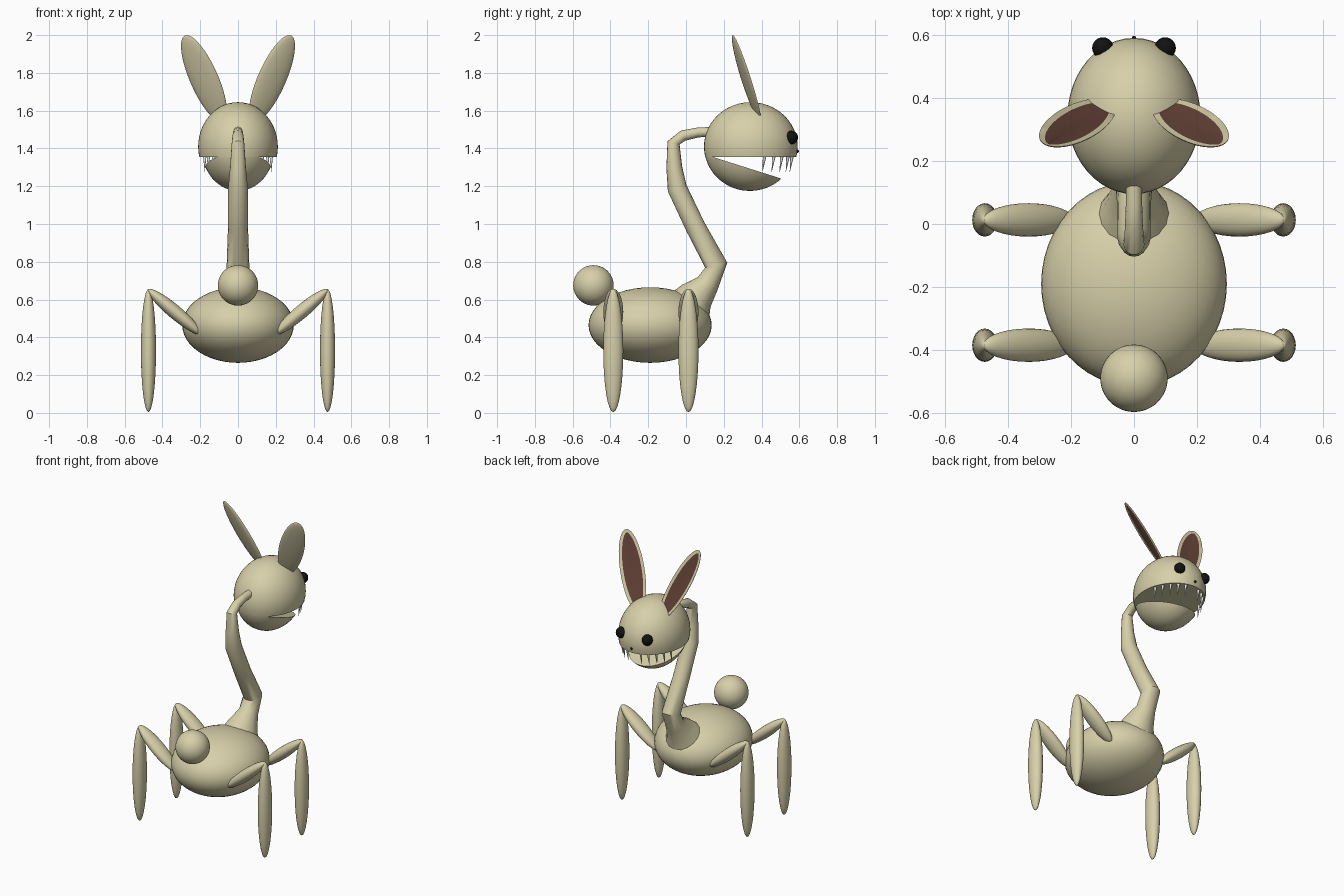
import bpy, bmesh, math
from mathutils import Vector, Matrix

if "Cube" in bpy.data.objects:
    bpy.data.objects.remove(bpy.data.objects["Cube"])


def material(name, rgb):
    m = bpy.data.materials.new(name)
    m.diffuse_color = (*rgb, 1)
    m.use_nodes = True
    m.node_tree.nodes["Principled BSDF"].inputs["Base Color"].default_value = m.diffuse_color
    return m


CREAM = material("cream fur", (0.68, 0.63, 0.40))
BROWN = material("brown inner ear", (0.125, 0.055, 0.038))
BLACK = material("black", (0.006, 0.006, 0.006))
WHITE = material("white tooth", (0.85, 0.85, 0.80))


def finish(bm, name, mats, mirror=False):
    bmesh.ops.recalc_face_normals(bm, faces=bm.faces)
    me = bpy.data.meshes.new(name)
    bm.to_mesh(me)
    bm.free()
    for m in mats:
        me.materials.append(m)
    ob = bpy.data.objects.new(name, me)
    bpy.context.collection.objects.link(ob)
    if mirror:
        ob.modifiers.new("mirror", 'MIRROR').use_mirror_merge = False
    return ob


def ball(center, radii, rot=None, seg=48, rings=24):
    bm = bmesh.new()
    mat = Matrix.Translation(center) @ (rot or Matrix()) @ Matrix.Diagonal((*radii, 1))
    bmesh.ops.create_uvsphere(bm, u_segments=seg, v_segments=rings, radius=1, matrix=mat)
    return bm


def cut(bm, co, no):
    # remove the side the normal points to and cap the opening
    geom = bm.verts[:] + bm.edges[:] + bm.faces[:]
    res = bmesh.ops.bisect_plane(bm, geom=geom, plane_co=co, plane_no=no, clear_outer=True)
    edges = [e for e in res['geom_cut'] if isinstance(e, bmesh.types.BMEdge)]
    return bmesh.ops.contextual_create(bm, geom=edges)['faces']


# body and tail
finish(ball((0, -0.19, 0.465), (0.295, 0.326, 0.2)), "body", [CREAM])
finish(ball((0, -0.49, 0.675), (0.107, 0.107, 0.107)), "tail", [CREAM])

# legs: slanted thigh and upright shin
for label, y in (("rear", -0.385), ("fore", 0.013)):
    tilt = Matrix.Rotation(math.atan2(0.28, 0.235), 4, 'Y')
    finish(ball((0.335, y, 0.535), (0.037, 0.053, 0.185), tilt, 24, 16),
           label + "_upper_leg", [CREAM], True)
    finish(ball((0.474, y, 0.33), (0.04, 0.053, 0.326), None, 24, 16),
           label + "_lower_leg", [CREAM], True)

# neck: bent tube with flared base (y, z, radius)
path = [(0.01, 0.55, 0.13), (0.055, 0.62, 0.095), (0.115, 0.685, 0.062),
        (0.16, 0.782, 0.06), (0.05, 0.985, 0.053), (-0.047, 1.19, 0.052),
        (-0.062, 1.30, 0.042), (-0.066, 1.43, 0.033), (-0.015, 1.468, 0.029),
        (0.06, 1.484, 0.026), (0.15, 1.49, 0.025)]
bm = bmesh.new()
prev = None
SIDES = 16
for i, (y, z, r) in enumerate(path):
    a, b = path[max(i - 1, 0)], path[min(i + 1, len(path) - 1)]
    t = Vector((0, b[0] - a[0], b[1] - a[1])).normalized()
    up = Vector((0, t.z, -t.y))
    ring = [bm.verts.new(Vector((r * math.cos(k * math.tau / SIDES), y, z))
                         + up * r * math.sin(k * math.tau / SIDES)) for k in range(SIDES)]
    if prev:
        for k in range(SIDES):
            j = (k + 1) % SIDES
            bm.faces.new((prev[k], prev[j], ring[j], ring[k]))
    else:
        bm.faces.new(ring)
    prev = ring
bm.faces.new(prev)
finish(bm, "neck", [CREAM])

# head: upper skull and open lower jaw
bm = ball((0, 0.343, 1.41), (0.211, 0.248, 0.235))
cut(bm, (0, 0, 1.355), (0, 0, -1))
finish(bm, "head", [CREAM])
bm = ball((0, 0.338, 1.41), (0.195, 0.242, 0.235))
cut(bm, (0, 0.167, 1.347), (0, 0.3, 0.95))
finish(bm, "lower_jaw", [CREAM])

# teeth hanging along the upper lip
bm = bmesh.new()
for deg in (18, 32, 46, 60, 74, 106, 120, 134, 148, 162):
    c, s = math.cos(math.radians(deg)), math.sin(math.radians(deg))
    m = (Matrix.Translation((0.185 * c, 0.343 + 0.222 * s, 1.325))
         @ Matrix.Rotation(math.radians(172), 4, 'X'))
    bmesh.ops.create_cone(bm, cap_ends=True, segments=10, radius1=0.011, radius2=0.0005,
                          depth=0.1, matrix=m)
finish(bm, "teeth", [WHITE])

# eyes and nose
finish(ball((0.099, 0.559, 1.458), (0.034, 0.034, 0.036), None, 24, 16), "eyes", [BLACK], True)
finish(ball((0, 0.587, 1.385), (0.008, 0.011, 0.009), None, 12, 8), "nose", [BLACK])

# ears: half ellipsoids with a flat inset front
axis = Vector((0.43, -0.31, 1)).normalized()
front = Vector((-0.37, 0.93, 0))
front = (front - axis * front.dot(axis)).normalized()
side = front.cross(axis)
rot = Matrix((side, front, axis)).transposed().to_4x4()
center = Vector((0.18, 0.322, 1.77))
bm = ball(center, (0.08, 0.022, 0.259), rot, 32, 24)
caps = cut(bm, center, front)
bmesh.ops.recalc_face_normals(bm, faces=bm.faces)
bmesh.ops.inset_region(bm, faces=caps, thickness=0.02, depth=-0.003)
for f in caps:
    f.material_index = 1
finish(bm, "ears", [CREAM, BROWN], True)

# smooth shading with sharp cut edges
for ob in bpy.context.collection.objects:
    ob.select_set(True)
    bpy.context.view_layer.objects.active = ob
bpy.ops.object.shade_smooth_by_angle(angle=math.radians(40))
